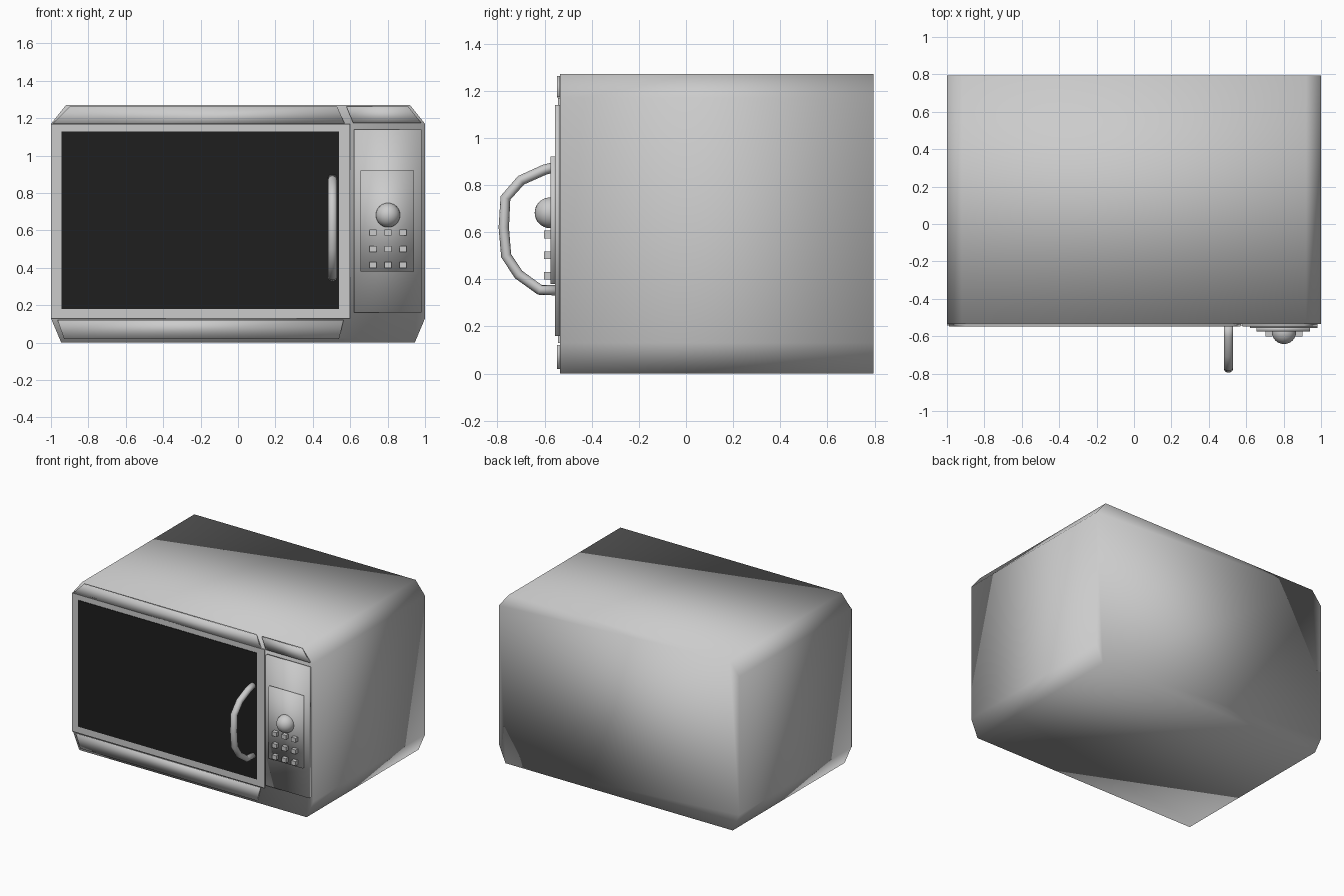
import bpy, bmesh, math
from mathutils import Matrix

if "Cube" in bpy.data.objects:
    bpy.data.objects.remove(bpy.data.objects["Cube"])


def material(name, value):
    m = bpy.data.materials.new(name)
    m.diffuse_color = (value, value, value, 1)
    m.use_nodes = True
    m.node_tree.nodes["Principled BSDF"].inputs["Base Color"].default_value = m.diffuse_color
    return m


GREY = material("light grey", 0.6)
BLACK = material("dark glass", 0.013)


def finish(name, bm, mat, smooth):
    bmesh.ops.recalc_face_normals(bm, faces=bm.faces)
    for f in bm.faces:
        f.smooth = smooth
    mesh = bpy.data.meshes.new(name)
    bm.to_mesh(mesh)
    bm.free()
    mesh.materials.append(mat)
    obj = bpy.data.objects.new(name, mesh)
    bpy.context.collection.objects.link(obj)
    return obj


def prism(name, outline, y_front, y_back, mat=GREY, smooth=True):
    """Extrude an x-z outline along y."""
    bm = bmesh.new()
    face = bm.faces.new([bm.verts.new((x, y_front, z)) for x, z in outline])
    ext = bmesh.ops.extrude_face_region(bm, geom=[face])
    for v in ext["geom"]:
        if isinstance(v, bmesh.types.BMVert):
            v.co.y = y_back
    return finish(name, bm, mat, smooth)


def plate(name, x0, x1, z0, z1, y_front, y_back, mat=GREY, smooth=False):
    return prism(name, [(x0, z0), (x1, z0), (x1, z1), (x0, z1)],
                 y_front, y_back, mat, smooth)


FRONT = -0.535

# Casing with chamfered corners, softly shaded all over
prism("casing", [(-0.945, 0), (0.945, 0), (1, 0.13), (1, 1.17),
                 (0.92, 1.27), (-0.92, 1.27), (-1, 1.17), (-1, 0.13)],
      FRONT, 0.795)

# Door frame and dark window
plate("door_frame", -1, 0.6, 0.13, 1.17, -0.544, FRONT)
plate("door_window", -0.945, 0.54, 0.18, 1.13, -0.548, -0.54, BLACK)

# Trim strips above and below the door and above the controls
prism("top_trim", [(-0.99, 1.172), (0.57, 1.172), (0.53, 1.262), (-0.9, 1.262)],
      -0.547, FRONT)
prism("bottom_trim", [(-0.93, 0.02), (0.54, 0.02), (0.565, 0.122), (-0.965, 0.122)],
      -0.547, FRONT)
prism("control_top_trim", [(0.615, 1.175), (0.98, 1.175), (0.91, 1.262), (0.58, 1.262)],
      -0.547, FRONT)

# Control panel in two steps
plate("control_panel", 0.62, 0.98, 0.16, 1.14, -0.556, FRONT, smooth=True)
plate("keypad_panel", 0.655, 0.94, 0.38, 0.92, -0.574, -0.55, smooth=True)

# Buttons in a three by three grid
for row, z in enumerate((0.59, 0.502, 0.415)):
    for col, x in enumerate((0.722, 0.802, 0.882)):
        plate(f"button_{row}_{col}", x - 0.018, x + 0.018, z - 0.016, z + 0.016,
              -0.602, -0.57)

# Round knob
bm = bmesh.new()
bmesh.ops.create_uvsphere(bm, u_segments=24, v_segments=16, radius=0.065,
                          matrix=Matrix.Translation((0.802, -0.577, 0.682)))
finish("knob", bm, GREY, True)

# Bent handle: a tube swept along a path
path = [(-0.54, 0.88), (-0.60, 0.865), (-0.70, 0.82), (-0.766, 0.745),
        (-0.773, 0.62), (-0.763, 0.50), (-0.71, 0.42), (-0.62, 0.355), (-0.54, 0.353)]
bm = bmesh.new()
rings = []
for i, (y, z) in enumerate(path):
    a, b = path[max(i - 1, 0)], path[min(i + 1, len(path) - 1)]
    ty, tz = b[0] - a[0], b[1] - a[1]
    n = math.hypot(ty, tz)
    ty, tz = ty / n, tz / n
    ring = []
    for k in range(12):
        t = math.tau * k / 12
        c, s = 0.025 * math.cos(t), 0.022 * math.sin(t)
        ring.append(bm.verts.new((0.505 + c, y - tz * s, z + ty * s)))
    rings.append(ring)
for r0, r1 in zip(rings, rings[1:]):
    for k in range(12):
        j = (k + 1) % 12
        bm.faces.new((r0[k], r0[j], r1[j], r1[k]))
bm.faces.new(rings[0])
bm.faces.new(rings[-1])
finish("door_handle", bm, GREY, True)
